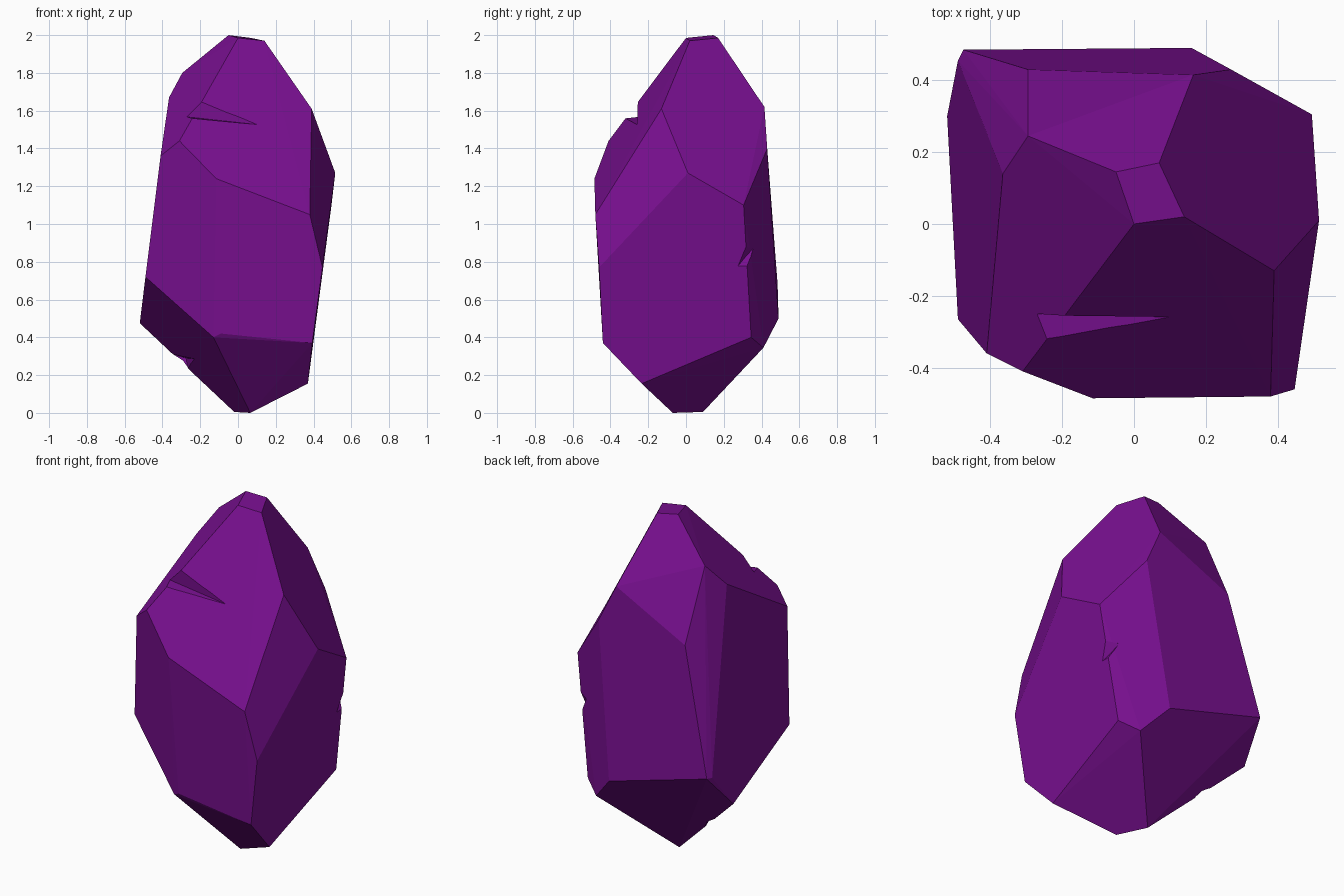
import bpy, bmesh, math
from mathutils import Vector

if "Cube" in bpy.data.objects:
    bpy.data.objects.remove(bpy.data.objects["Cube"])

purple = bpy.data.materials.new("deep purple")
purple.diffuse_color = (0.19, 0.005, 0.28, 1)
purple.use_nodes = True
purple.node_tree.nodes["Principled BSDF"].inputs["Base Color"].default_value = purple.diffuse_color


def hull(name, points, dissolve=0.0):
    """Convex solid around a few corner points."""
    bm = bmesh.new()
    for p in points:
        bm.verts.new(p)
    res = bmesh.ops.convex_hull(bm, input=bm.verts[:])
    loose = [v for v in bm.verts if not v.link_faces]
    bmesh.ops.delete(bm, geom=loose, context='VERTS')
    if dissolve:
        bmesh.ops.dissolve_limit(bm, angle_limit=math.radians(dissolve),
                                 verts=bm.verts[:], edges=bm.edges[:])
    bmesh.ops.recalc_face_normals(bm, faces=bm.faces[:])
    me = bpy.data.meshes.new(name)
    bm.to_mesh(me)
    bm.free()
    me.materials.append(purple)
    ob = bpy.data.objects.new(name, me)
    bpy.context.collection.objects.link(ob)
    return ob


# crystal body, corners from tip to base
crystal = hull("crystal", [
    (-.05, .145, 2), (0, 0, 1.985), (.14, .02, 1.97), (.07, .17, 1.985),   # tip facet
    (-.295, .245, 1.8), (-.365, .14, 1.67), (.165, .415, 1.62),            # shoulders
    (.39, -.13, 1.61), (-.31, -.41, 1.44), (-.41, -.36, 1.36),
    (-.295, .43, 1.4), (.27, .43, 1.4), (.515, .01, 1.27),
    (-.115, -.485, 1.24), (.495, .305, 1.1), (.38, -.48, 1.05),
    (.447, -.46, .77), (-.49, -.265, .72), (-.475, .485, .68),             # waist
    (-.49, .455, .68), (.16, .49, .5), (-.52, .3, .475),
    (-.09, -.425, .42), (-.13, -.41, .4), (.4, .345, .4),                  # lower rim
    (.393, -.44, .37), (.30, .41, .345), (.37, -.235, .155),
    (-.02, .09, .005), (.065, -.07, 0)], 2.5)                              # base ridge

# chips broken out of the surface
chips = {
    "front_chip_cutter": [(.16, -.26, 1.52), (-.25, -.32, 1.56), (-.2, -.255, 1.65),
                          (-.27, -.25, 1.567), (-.4, -.42, 1.72), (-.1, -.42, 1.72)],
    "side_chip_cutter": [(.40, .355, .87), (.46, .265, .765), (.425, .31, .82),
                         (.465, .318, .88), (.457, .327, .77), (.56, .39, .83)],
    "base_chip_cutter": [(-.36, .23, .315), (-.265, .195, .235), (-.275, .215, .29),
                         (-.22, -.02, .285), (-.42, .24, .17)],
}
for name, pts in chips.items():
    cutter = hull(name, pts)
    cutter.hide_render = True
    cutter.hide_viewport = False
    cutter.display_type = 'WIRE'
    mod = crystal.modifiers.new(name, 'BOOLEAN')
    mod.operation = 'DIFFERENCE'
    mod.solver = 'EXACT'
    mod.object = cutter

# bake the cuts and drop the helpers
bpy.context.view_layer.update()
baked = bpy.data.meshes.new_from_object(
    crystal.evaluated_get(bpy.context.evaluated_depsgraph_get()))
crystal.modifiers.clear()
crystal.data = baked
for name in chips:
    bpy.data.objects.remove(bpy.data.objects[name])
